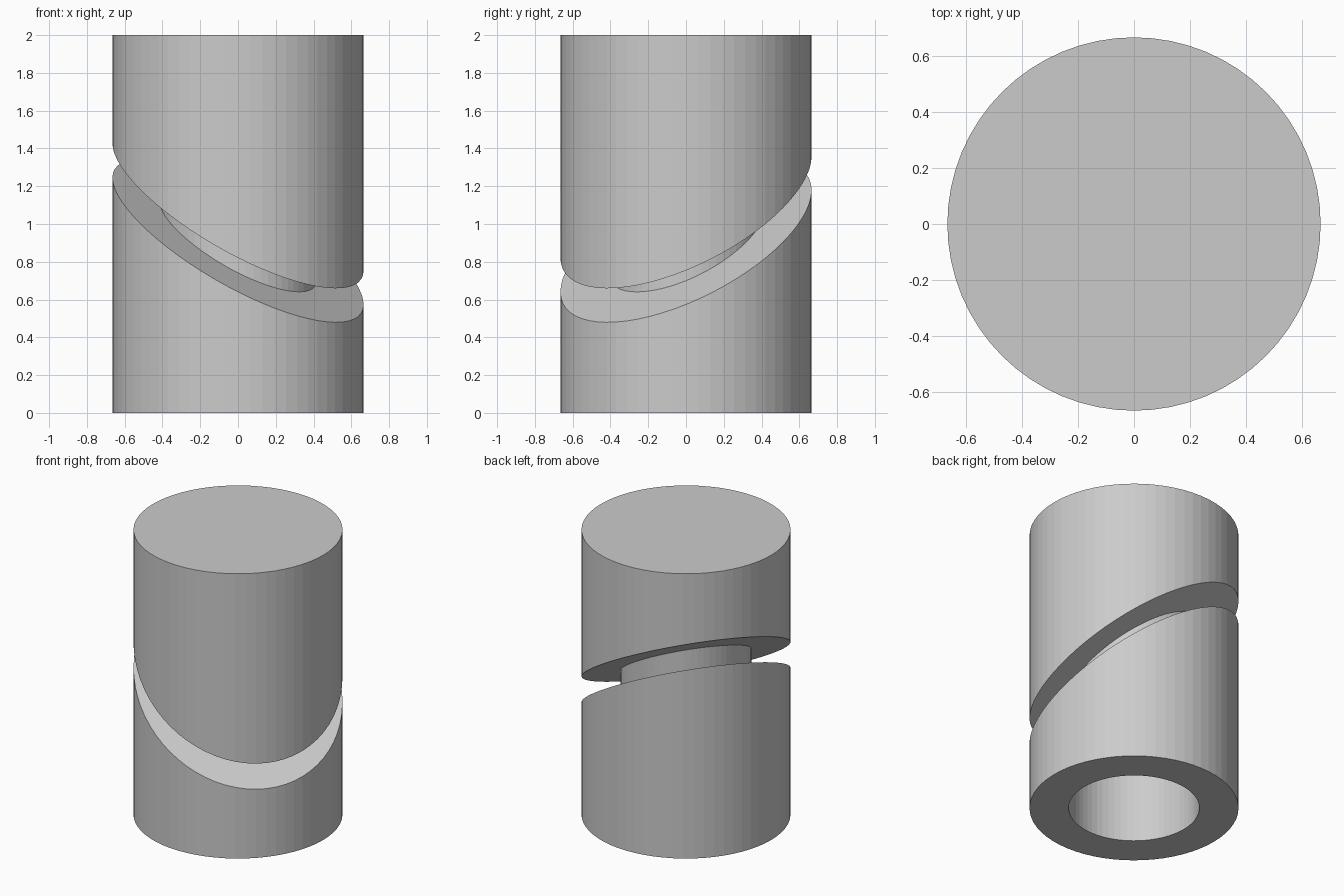
import bpy, bmesh, math

if "Cube" in bpy.data.objects:
    bpy.data.objects.remove(bpy.data.objects["Cube"])

SIDES = 64
R_OUT, R_CORE = 0.665, 0.416
SLOPE_X, SLOPE_Y = -0.505, 0.405


def add_ring(bm, radius, height, tilted=False):
    """Ring of vertices, lying flat or on the slanted cutting plane."""
    ring = []
    for i in range(SIDES):
        a = 2 * math.pi * i / SIDES
        x, y = radius * math.cos(a), radius * math.sin(a)
        z = height + (SLOPE_X * x + SLOPE_Y * y if tilted else 0)
        ring.append(bm.verts.new((x, y, z)))
    return ring


def stacked_body(name, rings, material):
    """Solid skinned through the rings, with flat caps at both ends."""
    bm = bmesh.new()
    loops = [add_ring(bm, *r) for r in rings]
    for lo, hi in zip(loops, loops[1:]):
        for i in range(SIDES):
            j = (i + 1) % SIDES
            bm.faces.new((lo[i], lo[j], hi[j], hi[i]))
    bm.faces.new(loops[0][::-1])
    bm.faces.new(loops[-1])
    bmesh.ops.recalc_face_normals(bm, faces=bm.faces)
    mesh = bpy.data.meshes.new(name)
    bm.to_mesh(mesh)
    bm.free()
    mesh.materials.append(material)
    obj = bpy.data.objects.new(name, mesh)
    bpy.context.collection.objects.link(obj)
    return obj


grey = bpy.data.materials.new("light_grey")
grey.diffuse_color = (0.6, 0.6, 0.6, 1)
grey.use_nodes = True
grey.node_tree.nodes["Principled BSDF"].inputs["Base Color"].default_value = grey.diffuse_color

stacked_body("slotted_cylinder", [
    (R_CORE, 0.55),          # end of the blind bore
    (R_CORE, 0.0),           # bore mouth
    (R_OUT, 0.0),            # lower sleeve
    (R_OUT, 0.91, True),     # slanted lower lip of the slot
    (R_CORE, 0.91, True),    # core inside the slot
    (R_CORE, 1.09, True),
    (R_OUT, 1.09, True),     # slanted upper lip of the slot
    (R_OUT, 2.0),            # upper barrel and top
], grey)
